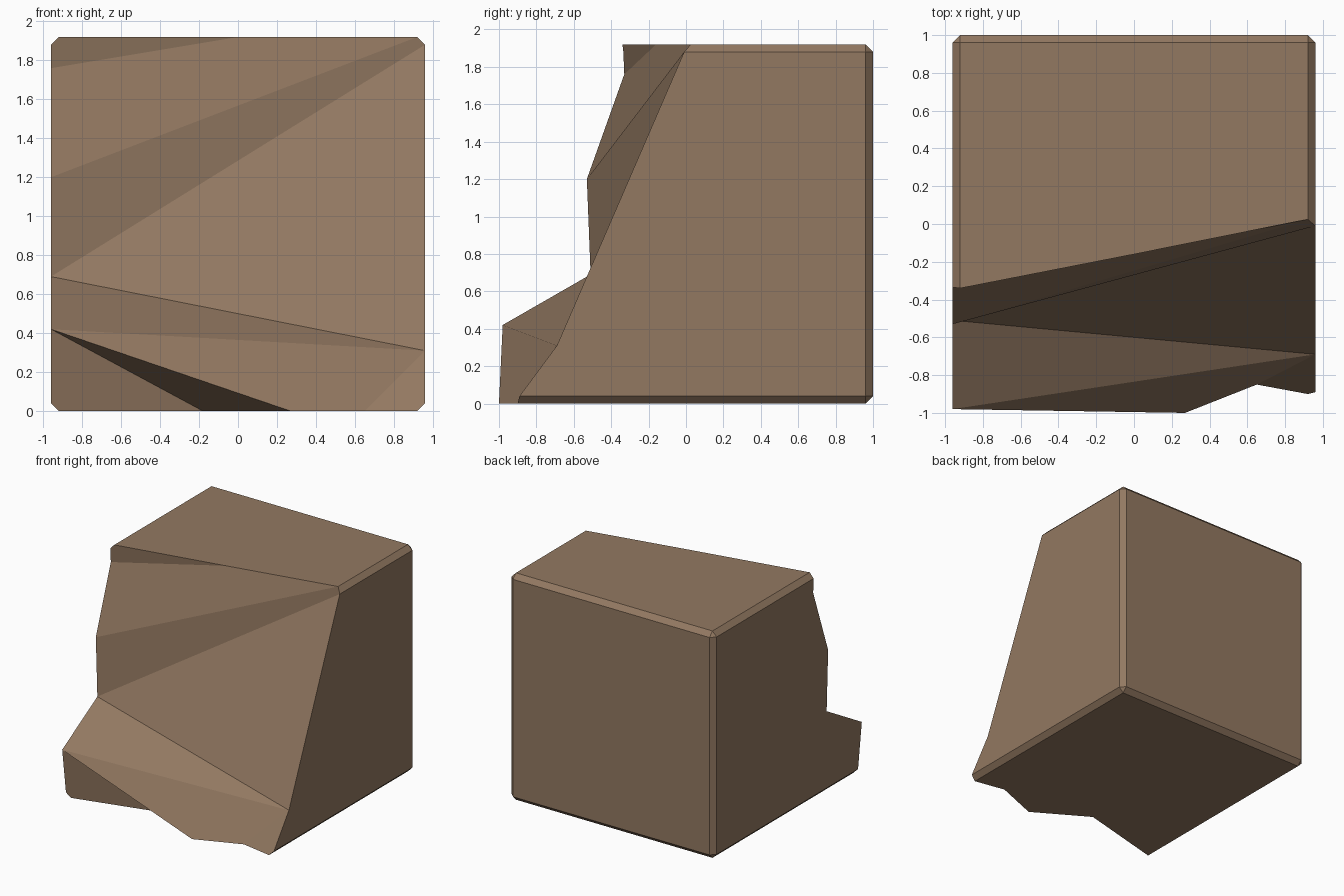
import bpy, bmesh

if "Cube" in bpy.data.objects:
    bpy.data.objects.remove(bpy.data.objects["Cube"])

W, I, H, C = 0.96, 0.92, 1.92, 0.04   # half width, half width inside bevel, height, bevel

# Broken front: rim of each side, going down the left, along the bottom, up the right, back over the top
left = [(-W, -.335, H - C), (-W, -.33, 1.76), (-W, -.53, 1.20), (-W, -.51, .69), (-W, -.98, .42), (-W, -.93, C)]
bottom = [(-I, -.92, 0), (-.18, -.73, 0), (.27, -1, 0), (.65, -.85, 0), (I, -.90, 0)]
right = [(W, -.89, C), (W, -.69, .31), (W, -.01, H - C)]
top = [(I, .025, H), (0, -.16, H), (-I, -.34, H)]

bm = bmesh.new()
rims = [[bm.verts.new(p) for p in side] for side in (left, bottom, right, top)]
L, B, R, T = rims

# Facets of the broken front
for f in ([L[0], L[1], T[1], T[2]],
          [L[1], L[2], T[0], T[1]],
          [L[2], L[3], R[2], T[0]],
          [L[3], R[1], R[2]],
          [L[3], L[4], R[1]],
          [L[4], B[2], B[3], R[1]],
          [L[4], B[1], B[2]],
          [L[4], L[5], B[0], B[1]],
          [B[3], B[4], R[0], R[1]]):
    bm.faces.new(f)

# Flat sides and their bevels, running to a ring near the back
ends = [[bm.verts.new((r[0].co.x, W, r[0].co.z)), bm.verts.new((r[-1].co.x, W, r[-1].co.z))] for r in rims]
back = [bm.verts.new((x, 1, z)) for x, z in ((-I, H - C), (-I, C), (I, C), (I, H - C))]
for i in range(4):
    j = (i + 1) % 4
    bm.faces.new(rims[i] + ends[i][::-1])                              # side
    bm.faces.new([rims[i][-1], rims[j][0], ends[j][0], ends[i][1]])    # long bevel
    bm.faces.new([ends[i][0], ends[i][1], back[j], back[i]])           # back bevel
    bm.faces.new([ends[i][1], ends[j][0], back[j]])                    # corner
bm.faces.new(back)

bmesh.ops.recalc_face_normals(bm, faces=bm.faces)
bmesh.ops.triangulate(bm, faces=[f for f in bm.faces if len(f.verts) > 4])

mesh = bpy.data.meshes.new("broken_block")
bm.to_mesh(mesh)
bm.free()
block = bpy.data.objects.new("broken_block", mesh)
bpy.context.collection.objects.link(block)

brown = bpy.data.materials.new("earth brown")
brown.diffuse_color = (0.29, 0.19, 0.12, 1)
brown.use_nodes = True
brown.node_tree.nodes["Principled BSDF"].inputs["Base Color"].default_value = brown.diffuse_color
mesh.materials.append(brown)
